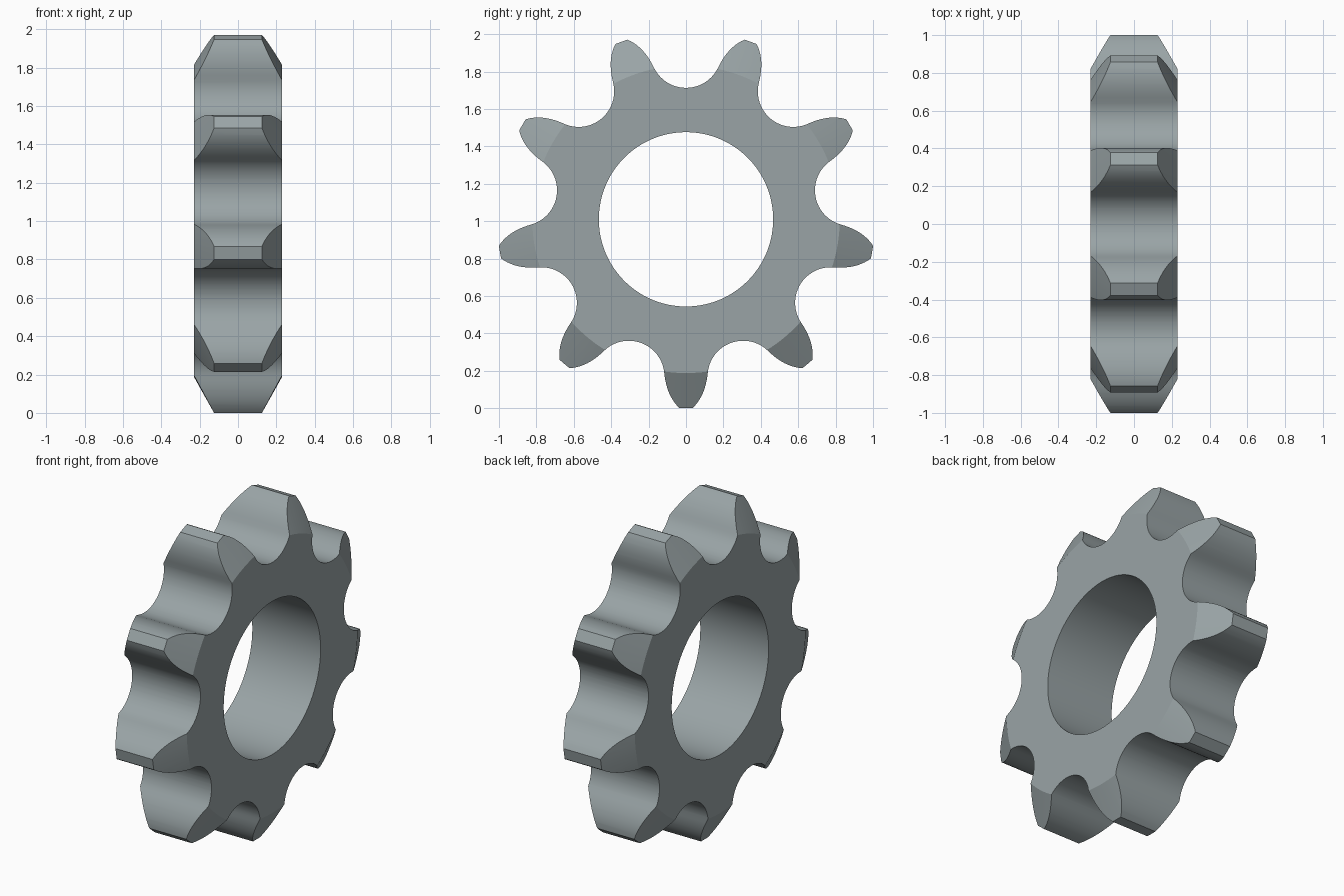
import bpy, bmesh, math
from mathutils import Vector

if "Cube" in bpy.data.objects:
    bpy.data.objects.remove(bpy.data.objects["Cube"])

TEETH, CENTRE_Z, HALF_W = 9, 1.01, 0.23
STEP = 2 * math.pi / TEETH
GAP_R, GAP_DIST = 0.19, 0.893       # round valley between teeth
BORE_R, CHAMFER_R, TIP_R = 0.466, 0.822, 1.01

steel = bpy.data.materials.new("grey steel")
steel.diffuse_color = (0.32, 0.37, 0.38, 1)
steel.use_nodes = True
steel.node_tree.nodes["Principled BSDF"].inputs["Base Color"].default_value = steel.diffuse_color


def make_object(name, bm):
    bmesh.ops.recalc_face_normals(bm, faces=bm.faces)
    mesh = bpy.data.meshes.new(name)
    bm.to_mesh(mesh)
    bm.free()
    mesh.materials.append(steel)
    obj = bpy.data.objects.new(name, mesh)
    bpy.context.collection.objects.link(obj)
    obj.location.z = CENTRE_Z
    return obj


def half_tooth():
    """Points (along tooth, across tooth) from valley bottom to tip corner."""
    cu, cv = GAP_DIST * math.cos(STEP / 2), GAP_DIST * math.sin(STEP / 2)
    a0 = math.pi + STEP / 2                       # towards the gear centre
    a1 = 1.5 * math.pi - math.asin(0.024 / GAP_R)  # where the flank starts
    n = 14
    pts = [(cu + GAP_R * math.cos(a0 + (a1 - a0) * i / n),
            cv + GAP_R * math.sin(a0 + (a1 - a0) * i / n)) for i in range(n + 1)]
    # convex flank as a quadratic curve
    p0, p1, p2 = Vector(pts[-1]), Vector((0.945, 0.105)), Vector((TIP_R, 0.034))
    for i in range(1, 11):
        t = i / 10
        pts.append(tuple(p0 * (1 - t) ** 2 + p1 * 2 * t * (1 - t) + p2 * t * t))
    return pts


# Toothed body: outline repeated round the axis, then extruded along x
half = half_tooth()
tooth = [(u, -v) for u, v in half] + [(u, v) for u, v in reversed(half[1:])]
bm = bmesh.new()
outline = []
for k in range(TEETH):
    a = -math.pi / 2 + k * STEP
    for u, v in tooth:
        outline.append(bm.verts.new((-HALF_W - 0.02,
                                     u * math.cos(a) - v * math.sin(a),
                                     u * math.sin(a) + v * math.cos(a))))
face = bm.faces.new(outline)
ext = bmesh.ops.extrude_face_region(bm, geom=[face])
bmesh.ops.translate(bm, vec=(2 * HALF_W + 0.04, 0, 0),
                    verts=[g for g in ext["geom"] if isinstance(g, bmesh.types.BMVert)])
sprocket = make_object("sprocket", bm)

# Turned blank: ring with bore and conical chamfers on both sides
edge_r = 1.1
edge_x = HALF_W - (edge_r - CHAMFER_R) * (HALF_W - 0.125) / (TIP_R - CHAMFER_R)
section = [(-HALF_W, BORE_R), (HALF_W, BORE_R), (HALF_W, CHAMFER_R),
           (edge_x, edge_r), (-edge_x, edge_r), (-HALF_W, CHAMFER_R)]
SEGS = 144
bm = bmesh.new()
rings = []
for i in range(SEGS):
    a = 2 * math.pi * (i + 0.37) / SEGS
    rings.append([bm.verts.new((x, r * math.cos(a), r * math.sin(a))) for x, r in section])
for i in range(SEGS):
    p, q = rings[i], rings[(i + 1) % SEGS]
    for j in range(len(section)):
        k = (j + 1) % len(section)
        bm.faces.new((p[j], p[k], q[k], q[j]))
blank = make_object("blank_cutter", bm)
blank.hide_render = True

# Keep only the part of the toothed body inside the turned blank
mod = sprocket.modifiers.new("turned_shape", 'BOOLEAN')
mod.operation, mod.solver, mod.object = 'INTERSECT', 'EXACT', blank
bpy.context.view_layer.objects.active = sprocket
sprocket.select_set(True)
bpy.ops.object.modifier_apply(modifier=mod.name)
bpy.data.objects.remove(blank, do_unlink=True)
bpy.ops.object.shade_smooth_by_angle(angle=math.radians(20))
